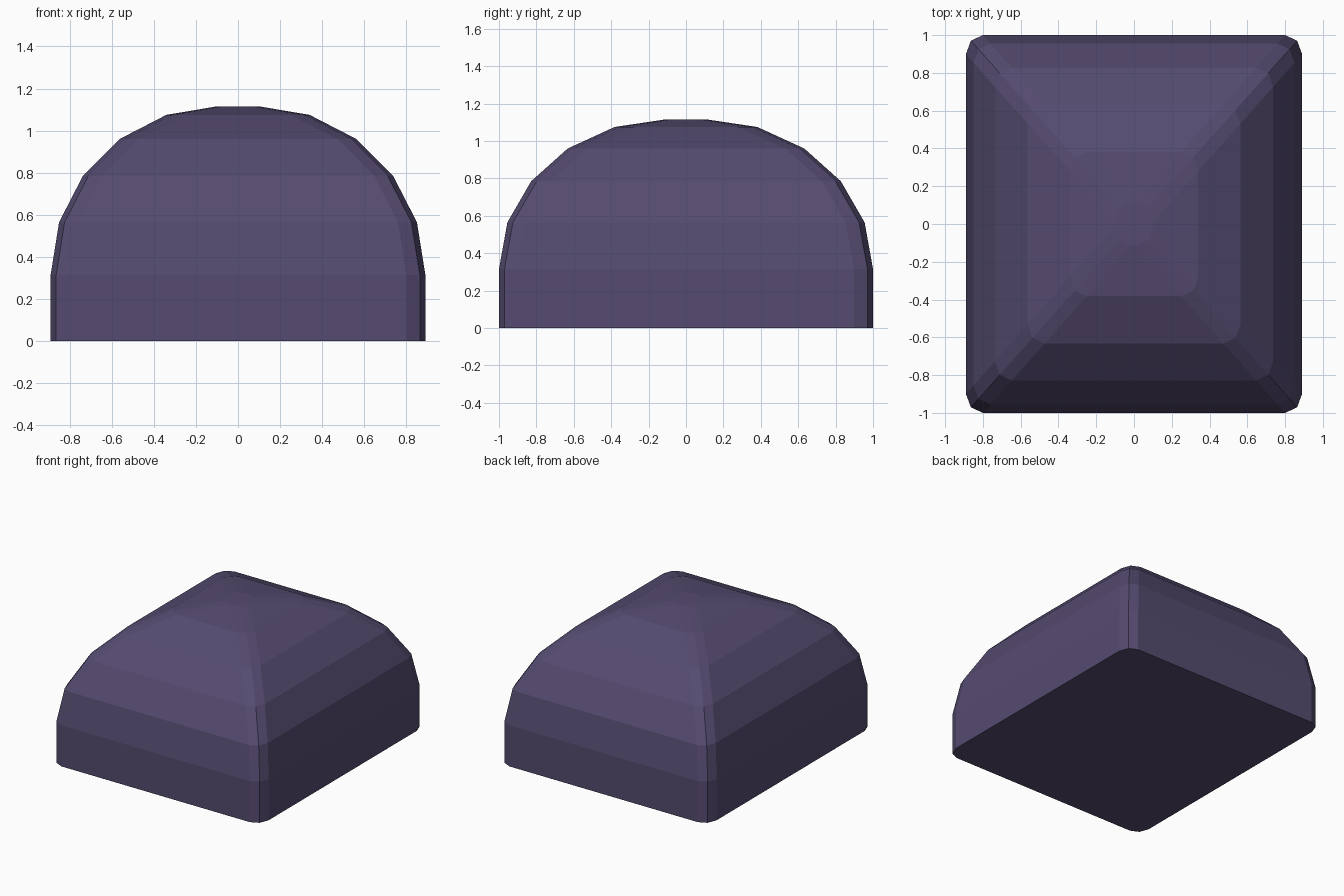
import bpy, bmesh, math

if "Cube" in bpy.data.objects:
    bpy.data.objects.remove(bpy.data.objects["Cube"])

# Dome profile: half width at each height
PROFILE = [(0.89, 0.0), (0.89, 0.315), (0.85, 0.565), (0.737, 0.785),
           (0.563, 0.96), (0.34, 1.075), (0.102, 1.115)]
DEPTH = 1.0 / 0.89      # footprint is stretched front to back
RADIUS = 0.09           # corner rounding, two facets per corner


def ring(bm, half, z):
    """Rounded rectangle of the given half width."""
    verts = []
    for q in range(4):
        sx, sy = [(1, 1), (-1, 1), (-1, -1), (1, -1)][q]
        for k in range(3):
            a = math.radians(q * 90 + k * 45)
            x = sx * (half - RADIUS) + RADIUS * math.cos(a)
            y = sy * (half - RADIUS) + RADIUS * math.sin(a)
            verts.append(bm.verts.new((x, y * DEPTH, z)))
    return verts


# Stack the rings and close both ends
bm = bmesh.new()
rings = [ring(bm, h, z) for h, z in PROFILE]
for lo, hi in zip(rings, rings[1:]):
    n = len(lo)
    for i in range(n):
        j = (i + 1) % n
        bm.faces.new((lo[i], lo[j], hi[j], hi[i]))
bm.faces.new(rings[0][::-1])
bm.faces.new(rings[-1])
bmesh.ops.recalc_face_normals(bm, faces=bm.faces)

mesh = bpy.data.meshes.new("square_dome")
bm.to_mesh(mesh)
bm.free()
dome = bpy.data.objects.new("square_dome", mesh)
bpy.context.collection.objects.link(dome)

# Muted purple
mat = bpy.data.materials.new("muted_purple")
mat.diffuse_color = (0.09, 0.07, 0.16, 1)
mat.use_nodes = True
mat.node_tree.nodes["Principled BSDF"].inputs["Base Color"].default_value = mat.diffuse_color
mesh.materials.append(mat)
